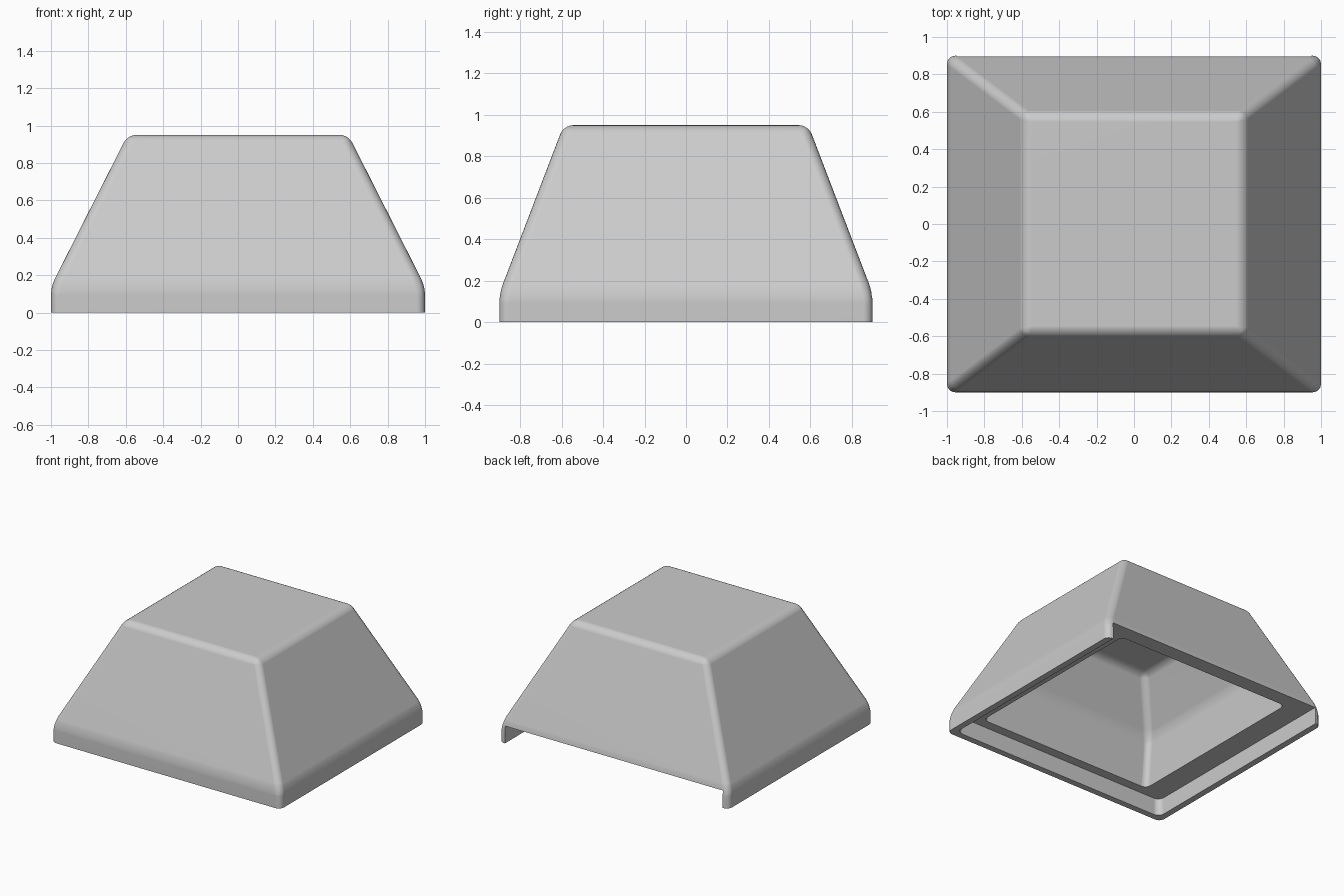
import bpy
import bmesh

cube = bpy.data.objects.get("Cube")
if cube:
    bpy.data.objects.remove(cube, do_unlink=True)

grey = bpy.data.materials.new("plain grey")
grey.use_nodes = True
colour = (0.6, 0.6, 0.6, 1.0)
grey.diffuse_color = colour
grey.node_tree.nodes["Principled BSDF"].inputs["Base Color"].default_value = colour


def stacked_block(name, levels, radius, keep_sharp):
    """Loft rectangles (half x, front y, back y, z), then round the edges."""
    bm = bmesh.new()
    rings = []
    for hx, front, back, z in levels:
        corners = [(-hx, front), (hx, front), (hx, back), (-hx, back)]
        rings.append([bm.verts.new((x, y, z)) for x, y in corners])
    for low, high in zip(rings, rings[1:]):
        for i in range(4):
            j = (i + 1) % 4
            bm.faces.new((low[i], low[j], high[j], high[i]))
    bm.faces.new(rings[0][::-1])
    bm.faces.new(rings[-1])
    # Edges lying in a sharp level stay crisp
    edges = [e for e in bm.edges
             if not any(all(abs(v.co.z - z) < 1e-4 for v in e.verts) for z in keep_sharp)]
    bmesh.ops.bevel(bm, geom=edges, offset=radius, segments=5, profile=0.5,
                    affect='EDGES', clamp_overlap=True)
    bmesh.ops.recalc_face_normals(bm, faces=bm.faces)
    mesh = bpy.data.meshes.new(name)
    bm.to_mesh(mesh)
    bm.free()
    mesh.materials.append(grey)
    obj = bpy.data.objects.new(name, mesh)
    bpy.context.collection.objects.link(obj)
    return obj


# Outer shell: short upright skirt below a tapered, flat-topped hood
hood = stacked_block("hood", [(1.0, -0.9, 0.9, 0.0), (1.0, -0.9, 0.9, 0.14),
                              (0.59, -0.59, 0.59, 0.95)], 0.045, [0.0])

# Recess inside the skirt, running out through the back
recess = stacked_block("skirt_recess_cutter", [(0.95, -0.85, 1.2, -0.2),
                                               (0.95, -0.85, 1.2, 0.135)],
                       0.05, [-0.2, 0.135])

# Hollow inside the hood
hollow = stacked_block("hollow_cutter", [(0.77, -0.78, 0.78, 0.0), (0.765, -0.775, 0.775, 0.135),
                                         (0.735, -0.71, 0.71, 0.5),
                                         (0.52, -0.5, 0.5, 0.875)], 0.045, [0.0, 0.135])

# Cut both spaces out of the shell
bpy.context.view_layer.objects.active = hood
for cutter in (recess, hollow):
    cut = hood.modifiers.new(cutter.name, 'BOOLEAN')
    cut.operation = 'DIFFERENCE'
    cut.solver = 'EXACT'
    cut.object = cutter
    bpy.ops.object.modifier_apply(modifier=cut.name)
    bpy.data.objects.remove(cutter, do_unlink=True)

# Smooth rounded edges, crisp rims, flat large panels
bpy.ops.object.select_all(action='DESELECT')
hood.select_set(True)
bpy.ops.object.shade_smooth_by_angle(angle=0.6)
flat = hood.modifiers.new("even_panels", 'WEIGHTED_NORMAL')
flat.keep_sharp = True
